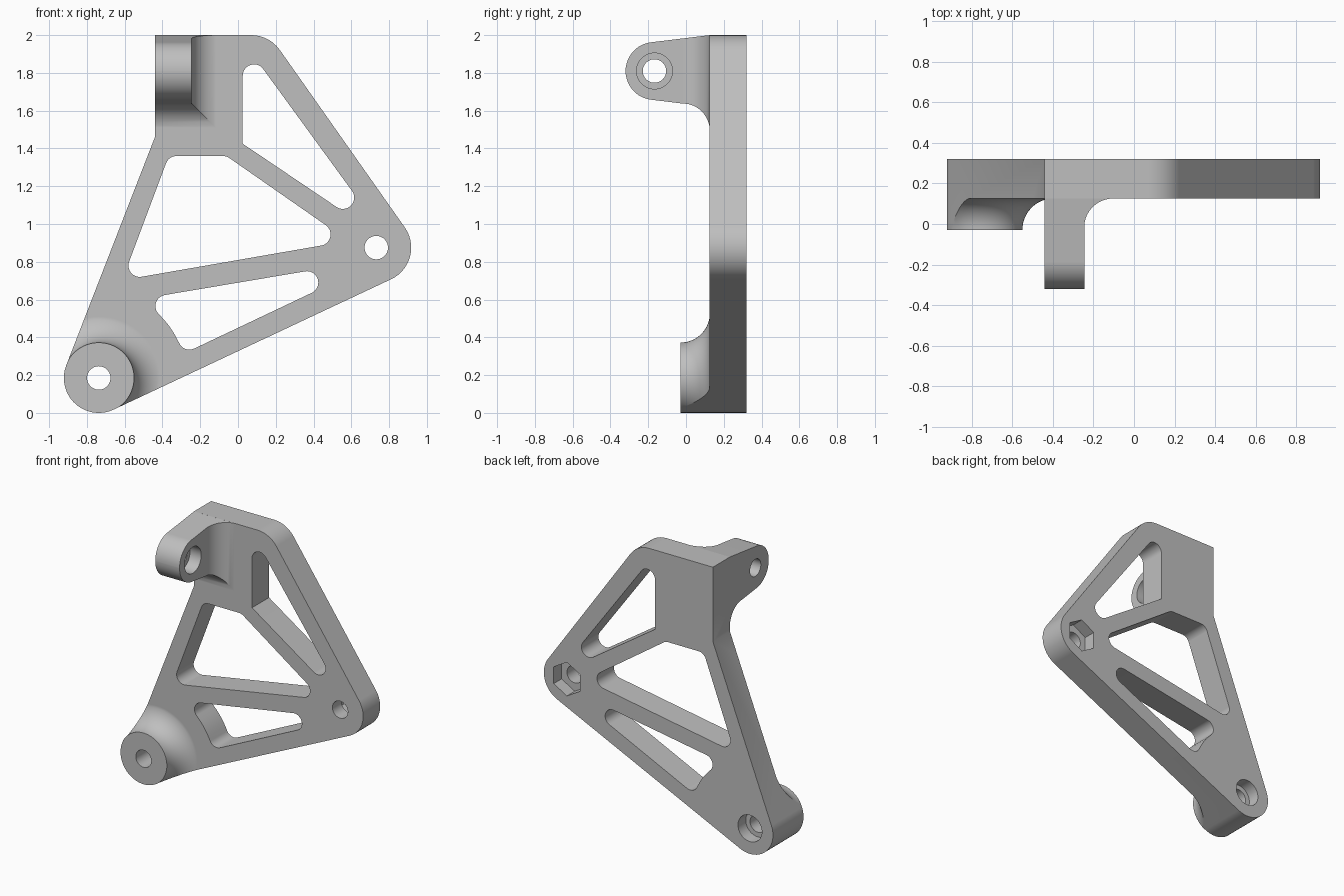
import bpy, bmesh, math
from math import sin, cos, pi, radians, atan2, acos, hypot

if "Cube" in bpy.data.objects:
    bpy.data.objects.remove(bpy.data.objects["Cube"])


def loft(name, rings):
    """Closed solid through rings that have the same number of points."""
    bm = bmesh.new()
    vs = [[bm.verts.new(p) for p in ring] for ring in rings]
    n = len(rings[0])
    for a, b in zip(vs, vs[1:]):
        for i in range(n):
            j = (i + 1) % n
            bm.faces.new((a[i], a[j], b[j], b[i]))
    bm.faces.new(vs[0])
    bm.faces.new(vs[-1])
    bmesh.ops.recalc_face_normals(bm, faces=bm.faces)
    me = bpy.data.meshes.new(name)
    bm.to_mesh(me)
    bm.free()
    ob = bpy.data.objects.new(name, me)
    bpy.context.collection.objects.link(ob)
    return ob


def prism(name, pts, y0, y1):
    return loft(name, [[(x, y, z) for x, z in pts] for y in (y0, y1)])


def circle(cx, cz, r, n=48, a0=0.0):
    return [(cx + r * cos(a0 + 2 * pi * i / n), cz + r * sin(a0 + 2 * pi * i / n))
            for i in range(n)]


def belt(discs):
    """Counter-clockwise outline wrapped tangentially round discs (x, z, r)."""
    normals = []
    for i, (x, z, r) in enumerate(discs):
        x2, z2, r2 = discs[(i + 1) % len(discs)]
        dx, dz = x2 - x, z2 - z
        normals.append(atan2(dz, dx) - acos((r - r2) / hypot(dx, dz)))
    pts = []
    for i, (x, z, r) in enumerate(discs):
        if r == 0:
            pts.append((x, z))
            continue
        a = normals[i - 1]
        sweep = (normals[i] - a) % (2 * pi)
        n = max(3, int(sweep / radians(7)))
        pts += [(x + r * cos(a + sweep * k / n), z + r * sin(a + sweep * k / n))
                for k in range(n + 1)]
    return pts


def combine(ob, other, op):
    m = ob.modifiers.new("bool", 'BOOLEAN')
    m.operation, m.solver, m.object = op, 'EXACT', other
    bpy.context.view_layer.objects.active = ob
    bpy.ops.object.modifier_apply(modifier=m.name)
    bpy.data.objects.remove(other, do_unlink=True)


AX, AZ, BX, BZ, R = -0.737, 0.185, 0.732, 0.875, 0.185
FRONT, BACK = 0.125, 0.32

# Oversized slab, trimmed to the outline later
bracket = prism("bracket", [(-1.5, -0.5), (1.5, -0.5), (1.5, 2.5), (-1.5, 2.5)], FRONT, BACK)

# Round boss with a flared foot
prof = []
for k in range(15):
    t = pi / 2 * k / 14
    prof.append((0.342 - 0.155 * cos(t), -0.03 + 0.156 * sin(t)))
prof.append((0.342, 0.2))
boss = loft("boss", [[(x, y, z) for x, z in circle(AX, AZ, r, 72)] for r, y in prof])
combine(bracket, boss, 'UNION')

# Side lug: round nose, tapered arm, mitred flare into the plate
LY, LZ, LR, XR = -0.167, 1.81, 0.153, -0.245
sections = []
for k in range(17):
    t = radians(179 - 82 * k / 16)
    sections.append((LY + LR * cos(t), XR, LZ - LR * sin(t), LZ + LR * sin(t)))
y_tan, zb_tan, zt_tan = sections[-1][0], sections[-1][2], sections[-1][3]
zb0 = zb_tan - 0.122 * (-0.015 - y_tan)
for k in range(15):
    t = pi / 2 * k / 14
    y, d = -0.015 + 0.141 * sin(t), 0.145 * (1 - cos(t))
    sections.append((y, XR + d, zb0 - d, zt_tan + 0.122 * (y - y_tan)))
sections.append((0.2,) + sections[-1][1:3] + (2.02,))
lug = loft("lug", [[(-0.6, y, zb), (xr, y, zb), (xr, y, zt), (-0.6, y, zt)]
                   for y, xr, zb, zt in sections])
combine(bracket, lug, 'UNION')

# Trim everything to the front outline
outline = belt([(AX, AZ, R), (BX, BZ, R), (0.07, 1.815, R), (-0.44, 2.0, 0), (-0.44, 1.46, 0)])
combine(bracket, prism("outline_cutter", outline, -1, 1), 'INTERSECT')

# Three lightening windows
F = 0.06
arc = [(AX + 0.463 * cos(radians(a)), AZ + 0.463 * sin(radians(a)), 0)
       for a in (43, 39, 35, 31, 27)]
windows = [
    [(0.085, 1.785, F), (0.025, 1.425, 0), (0.555, 1.14, F)],
    [(-0.325, 1.30, F), (-0.52, 0.78, F), (0.43, 0.945, F), (-0.08, 1.30, F)],
    [(-0.377, 0.565, F)] + arc + [(-0.257, 0.395, F), (0.365, 0.69, F)],
]
for w in windows:
    combine(bracket, prism("window_cutter", belt(w), -1, 1), 'DIFFERENCE')

# Bolt holes, round counterbore and hexagonal nut pocket on the back
for pts, y0 in ((circle(AX, AZ, 0.062), -1), (circle(BX, BZ, 0.062), -1),
                (circle(AX, AZ, 0.096), BACK - 0.09),
                (circle(BX, BZ, 0.122, 6, pi / 6), BACK - 0.09)):
    combine(bracket, prism("hole_cutter", pts, y0, 1), 'DIFFERENCE')

# Lug bore with counterbore on its inner side
for r, x0 in ((0.062, -1), (0.095, XR - 0.09)):
    bore = loft("bore_cutter", [[(x, y, z) for y, z in circle(LY, LZ, r)] for x in (x0, 0)])
    combine(bracket, bore, 'DIFFERENCE')

# Single grey finish, smooth curves with crisp edges
mat = bpy.data.materials.new("light grey")
mat.diffuse_color = (0.52, 0.52, 0.52, 1)
mat.use_nodes = True
mat.node_tree.nodes["Principled BSDF"].inputs["Base Color"].default_value = mat.diffuse_color
bracket.data.materials.clear()
bracket.data.materials.append(mat)
for p in bracket.data.polygons:
    p.material_index = 0
bpy.ops.object.select_all(action='DESELECT')
bracket.select_set(True)
bpy.context.view_layer.objects.active = bracket
bpy.ops.object.shade_smooth_by_angle(angle=radians(25))
wn = bracket.modifiers.new("weighted_normals", 'WEIGHTED_NORMAL')
wn.keep_sharp = True
